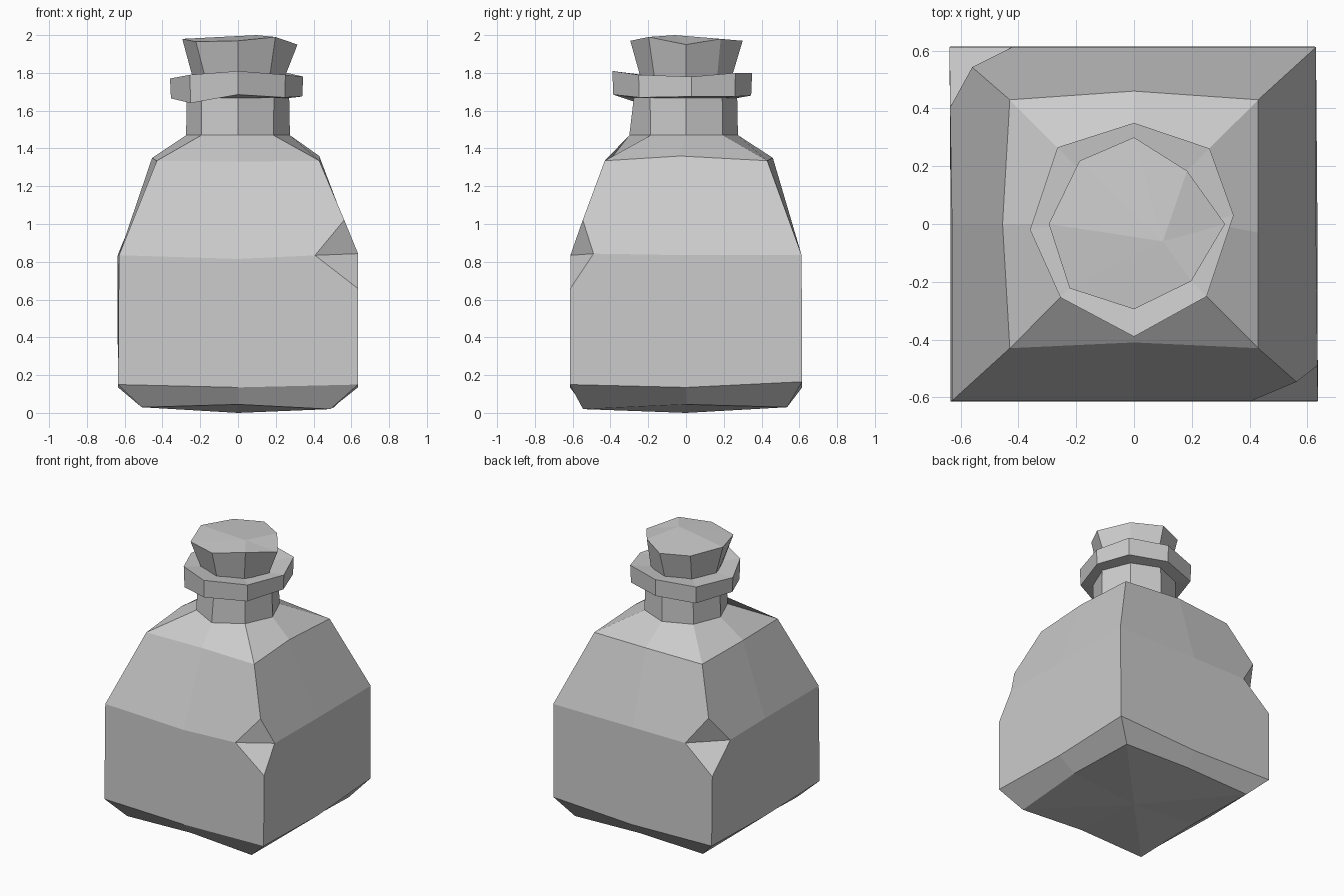
import bpy, bmesh
from math import sin, cos, pi

cube = bpy.data.objects.get("Cube")
if cube:
    bpy.data.objects.remove(cube, do_unlink=True)

# One plain grey for the whole model
stone = bpy.data.materials.new("light grey")
stone.use_nodes = True
grey = (0.6, 0.6, 0.6, 1)
stone.diffuse_color = grey
stone.node_tree.nodes["Principled BSDF"].inputs["Base Color"].default_value = grey


# Every ring has eight points, starting at the -x -y corner, counterclockwise
def square(x, y, z, mid_z, front=0, back=0):
    """Four corners and four side middles; front and back shift those middles."""
    return [(-x, -y, z), (0, -y - front, mid_z), (x, -y, z), (x, 0, mid_z),
            (x, y, z), (0, y + back, mid_z), (-x, y, z), (-x, 0, mid_z)]


def octagon(r, z, radial=(0,) * 8, lift=(0,) * 8):
    """Regular octagon with small hand-hewn offsets."""
    ring = []
    for i in range(8):
        a = -0.75 * pi + i * pi / 4
        ring.append(((r + radial[i]) * cos(a), (r + radial[i]) * sin(a), z + lift[i]))
    return ring


def move(ring, index, x=0, y=0, z=0):
    p = ring[index]
    ring[index] = (p[0] + x, p[1] + y, p[2] + z)


def fan(bm, ring, tip):
    centre = bm.verts.new(tip)
    for i in range(8):
        bm.faces.new((ring[i], ring[(i + 1) % 8], centre))


def loft(rings, bottom=None, top=None, closed=False):
    bm = bmesh.new()
    loops = [[bm.verts.new(p) for p in ring] for ring in rings]
    pairs = list(zip(loops, loops[1:]))
    if closed:
        pairs.append((loops[-1], loops[0]))
    for low, high in pairs:
        for i in range(8):
            j = (i + 1) % 8
            bm.faces.new((low[i], low[j], high[j], high[i]))
    if bottom:
        fan(bm, loops[0], bottom)
    if top:
        fan(bm, loops[-1], top)
    return bm, loops


def chip(bm, v, along_x, along_y, up, down):
    """Knock a wedge out of a body corner, leaving an inward crease."""
    new, sides = [], []
    for edge in list(v.link_edges):
        d = edge.other_vert(v).co - v.co
        if abs(d.z) > 0.2:
            fac, side = (up if d.z > 0 else down), False
        else:
            fac, side = (along_x if abs(d.x) > abs(d.y) else along_y), True
        point = bmesh.utils.edge_split(edge, v, fac)[1]
        new.append(point)
        if side:
            sides.append(point)
    for face in list(v.link_faces):
        a, b = [p for p in face.verts if p in new]
        bmesh.utils.face_split(face, a, b)
    v.co = (sides[0].co + sides[1].co) / 2


def finish(name, bm):
    bmesh.ops.recalc_face_normals(bm, faces=bm.faces)
    mesh = bpy.data.meshes.new(name)
    bm.to_mesh(mesh)
    bm.free()
    mesh.materials.append(stone)
    obj = bpy.data.objects.new(name, mesh)
    bpy.context.collection.objects.link(obj)
    return obj


# Body: bevelled foot, boxy sides, tapering shoulders and neck
foot = square(0.51, 0.535, 0.03, 0.045)
move(foot, 2, x=-0.02, y=-0.01, z=-0.01)
base = square(0.635, 0.615, 0.15, 0.135)
move(base, 4, x=-0.01, z=0.015)
waist = square(0.63, 0.612, 0.835, 0.835)
move(waist, 1, z=-0.02)
move(waist, 2, x=0.007, z=0.01)
move(waist, 6, x=-0.01)
shoulder = square(0.43, 0.43, 1.335, 1.35, front=-0.02, back=0.03)
move(shoulder, 1, z=-0.02)
move(shoulder, 7, x=-0.025)
move(shoulder, 3, y=-0.03, z=0.01)
neck_foot = octagon(0.275, 1.47, radial=(0, 0.025, -0.01, 0, 0, 0, 0, 0))
neck_top = octagon(0.27, 1.72)
body, loops = loft([foot, base, waist, shoulder, neck_foot, neck_top],
                   bottom=(0, 0, 0), top=(0, 0, 1.72))
chip(body, loops[2][2], 0.36, 0.2, 0.36, 0.27)
chip(body, loops[2][6], 0.34, 0.34, 0.38, 0.27)
finish("bottle_body", body)

# Collar: uneven ring around the mouth
uneven = (0, 0.03, -0.005, -0.015, 0.01, -0.01, 0.015, 0)
collar_low = octagon(0.355, 1.665, radial=uneven, lift=(-0.025, 0.02, 0.005, 0.01, 0.01, 0.015, 0, 0))
collar_high = octagon(0.36, 1.785, radial=uneven, lift=(0.005, 0.025, 0.005, -0.005, 0.015, 0.015, 0, -0.015))
for ring in (collar_low, collar_high):
    move(ring, 3, y=0.03)
    move(ring, 7, y=-0.02)
collar, _ = loft([octagon(0.255, 1.665), collar_low, collar_high,
                  octagon(0.22, 1.78)], closed=True)
finish("mouth_collar", collar)

# Stopper: flared plug with a rough top
plug_foot = octagon(0.225, 1.72)
plug_top = octagon(0.295, 1.97, radial=(0.02, 0, -0.015, 0.02, -0.035, 0.005, 0, 0),
                   lift=(-0.005, 0, 0.02, -0.02, 0.01, 0, 0, 0.01))
move(plug_top, 6, x=0.02, y=0.01)
stopper, _ = loft([plug_foot, plug_top], bottom=(0, 0, 1.72), top=(0.1, -0.06, 2.0))
finish("stopper", stopper)
